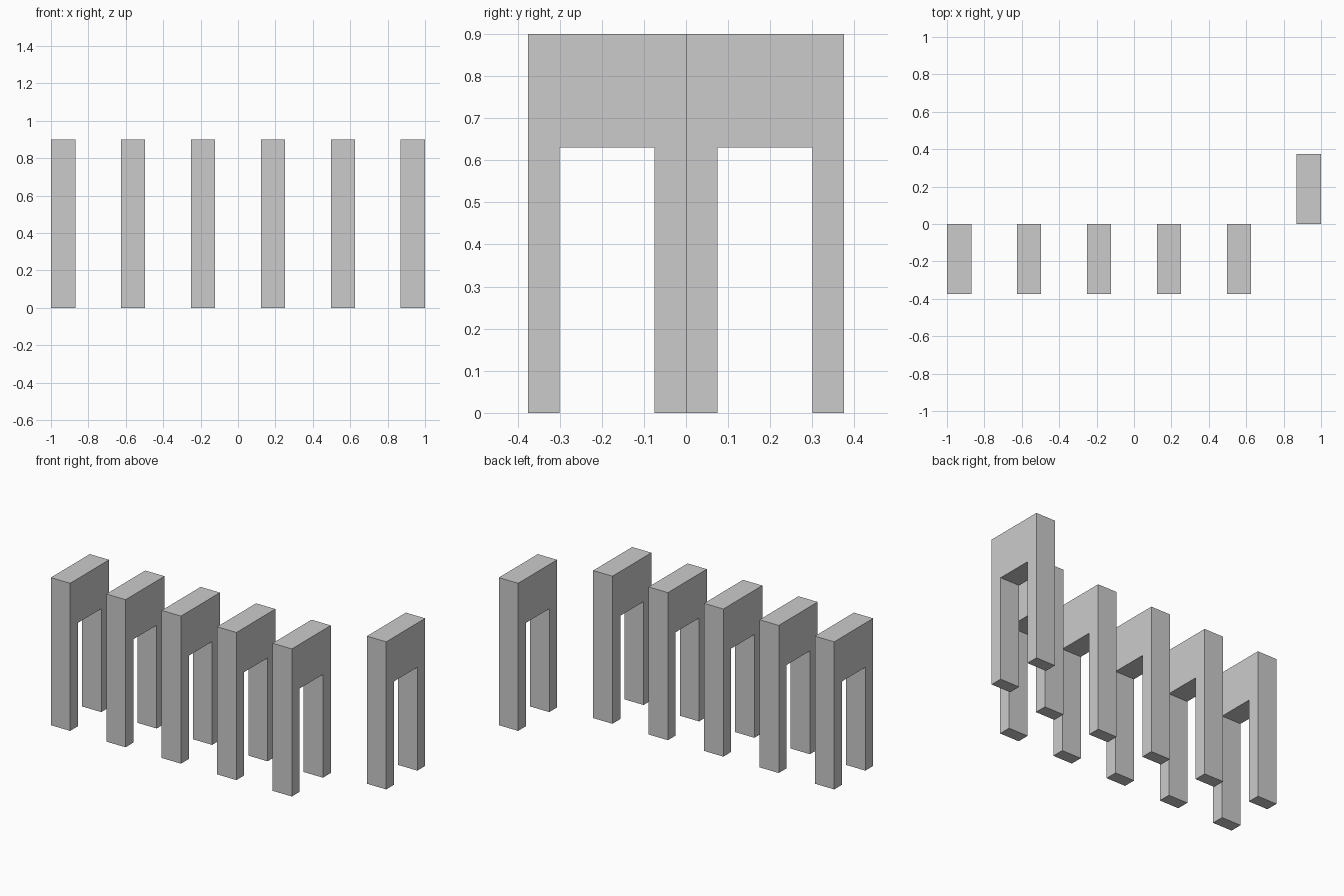
import bpy
import bmesh

if "Cube" in bpy.data.objects:
    bpy.data.objects.remove(bpy.data.objects["Cube"])

WIDTH, DEPTH, HEIGHT = 0.13, 0.375, 0.9   # overall size of one arch
LEG, OPENING = 0.075, 0.63                # leg depth and opening height
COUNT = 6
STEP = (2.0 - WIDTH) / (COUNT - 1)


def make_arch(name, x, y):
    """Square arch: a side profile in the yz plane extruded along x."""
    profile = [(0, 0), (LEG, 0), (LEG, OPENING), (DEPTH - LEG, OPENING),
               (DEPTH - LEG, 0), (DEPTH, 0), (DEPTH, HEIGHT), (0, HEIGHT)]
    bm = bmesh.new()
    face = bm.faces.new([bm.verts.new((0, py, pz)) for py, pz in profile])
    result = bmesh.ops.extrude_face_region(bm, geom=[face])
    verts = [v for v in result["geom"] if isinstance(v, bmesh.types.BMVert)]
    bmesh.ops.translate(bm, verts=verts, vec=(WIDTH, 0, 0))
    bmesh.ops.recalc_face_normals(bm, faces=bm.faces)
    mesh = bpy.data.meshes.new(name)
    bm.to_mesh(mesh)
    bm.free()
    obj = bpy.data.objects.new(name, mesh)
    obj.location = (x, y, 0)
    bpy.context.collection.objects.link(obj)


# Row of arches in front, with the last one set back
for i in range(COUNT):
    last = i == COUNT - 1
    make_arch("offset_arch" if last else f"row_arch_{i + 1}",
              -1 + i * STEP, 0 if last else -DEPTH)
